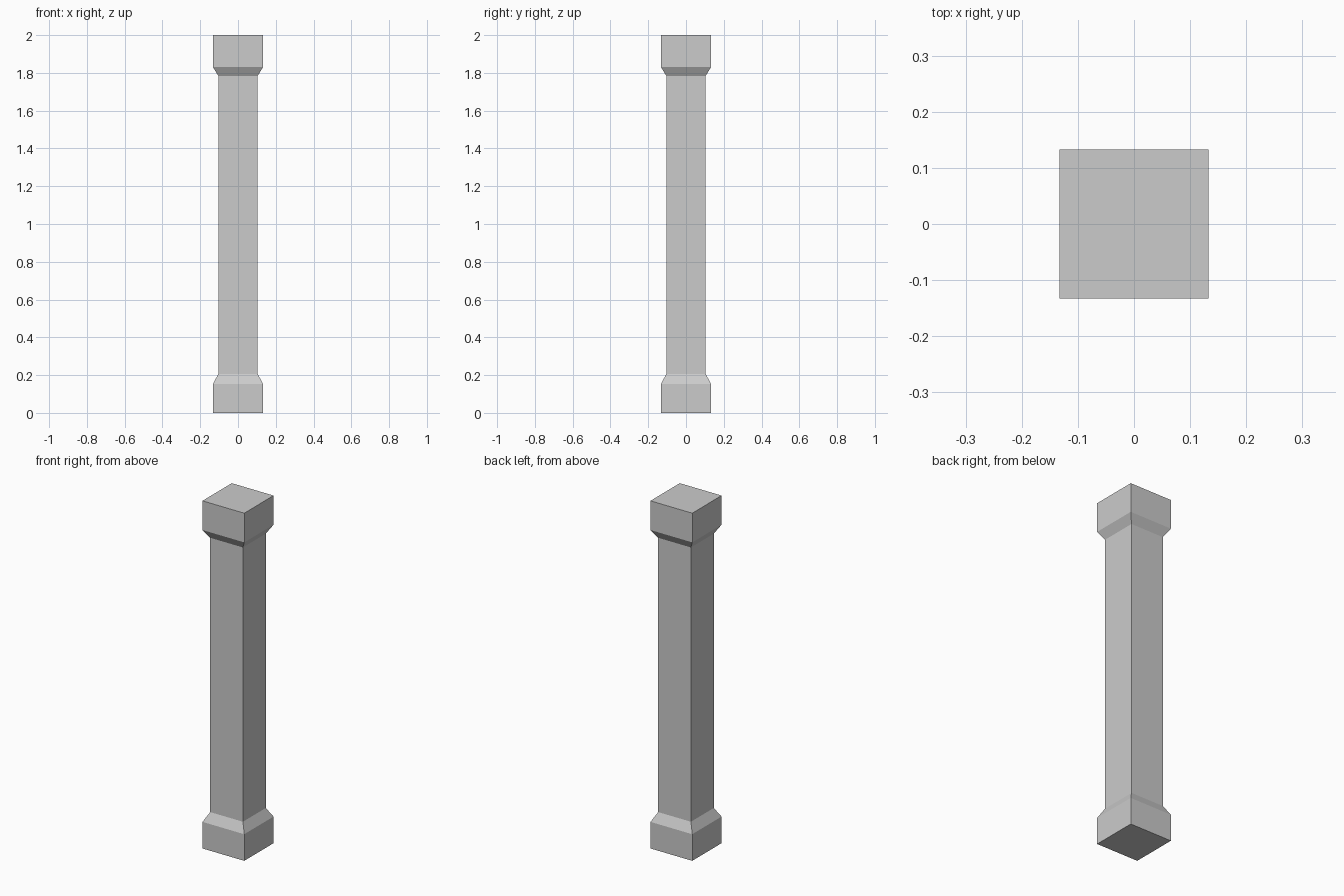
import bpy
import bmesh

if "Cube" in bpy.data.objects:
    bpy.data.objects.remove(bpy.data.objects["Cube"])

# Pillar silhouette from bottom to top: (half width, height)
PROFILE = [
    (0.133, 0.0), (0.133, 0.153),    # base block
    (0.104, 0.206), (0.104, 1.784),  # chamfer into the shaft
    (0.133, 1.832), (0.133, 2.0),    # flare into the capital
]


def square_loft(name, profile):
    """Stack square rings along z and skin them into a closed solid."""
    bm = bmesh.new()
    corners = [(-1, -1), (1, -1), (1, 1), (-1, 1)]
    rings = [[bm.verts.new((x * w, y * w, z)) for x, y in corners]
             for w, z in profile]
    for low, high in zip(rings, rings[1:]):
        for i in range(4):
            j = (i + 1) % 4
            bm.faces.new((low[i], low[j], high[j], high[i]))
    bm.faces.new(rings[0][::-1])
    bm.faces.new(rings[-1])
    mesh = bpy.data.meshes.new(name)
    bm.to_mesh(mesh)
    bm.free()
    obj = bpy.data.objects.new(name, mesh)
    bpy.context.collection.objects.link(obj)
    return obj


# Square pillar with base, shaft and capital in one clean skin
square_loft("square_pillar", PROFILE)
